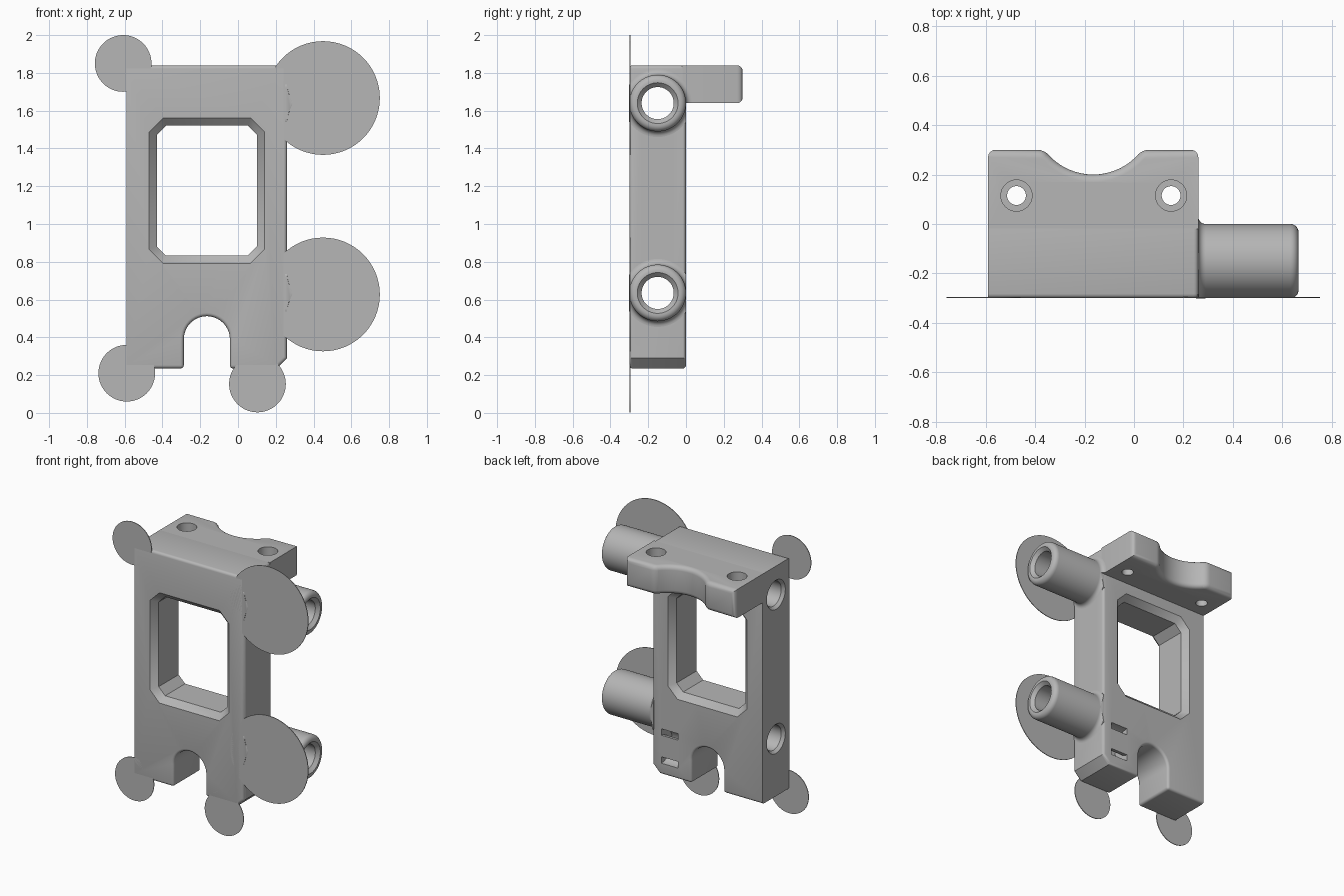
import bpy, bmesh
from math import sin, cos, pi, asin

if "Cube" in bpy.data.objects:
    bpy.data.objects.remove(bpy.data.objects["Cube"])

grey = bpy.data.materials.new("plain_grey")
grey.use_nodes = True
GREY = (0.47, 0.47, 0.47, 1)
grey.diffuse_color = GREY
grey.node_tree.nodes["Principled BSDF"].inputs["Base Color"].default_value = GREY

LEFT, RIGHT, FRONT, BOTTOM, TOP = -0.59, 0.26, -0.3, 0.235, 1.84
MID = -0.165          # centre line of plate
TUBES = (1.64, 0.635)  # tube heights
BORE = 0.085


def finish(name, bm):
    bmesh.ops.recalc_face_normals(bm, faces=bm.faces)
    mesh = bpy.data.meshes.new(name)
    bm.to_mesh(mesh)
    bm.free()
    mesh.materials.append(grey)
    ob = bpy.data.objects.new(name, mesh)
    bpy.context.collection.objects.link(ob)
    return ob


def loft(name, rings, closed=False, bevel=0, keep=None):
    """Skin a row of equal point loops, cap the ends, round the chosen edges."""
    bm = bmesh.new()
    loops = [[bm.verts.new(p) for p in ring] for ring in rings]
    pairs = list(zip(loops, loops[1:]))
    if closed:
        pairs.append((loops[-1], loops[0]))
    else:
        bm.faces.new(loops[0])
        bm.faces.new(loops[-1])
    n = len(loops[0])
    for a, b in pairs:
        for i in range(n):
            j = (i + 1) % n
            bm.faces.new((a[i], a[j], b[j], b[i]))
    if bevel:
        bmesh.ops.recalc_face_normals(bm, faces=bm.faces)
        edges = [e for e in bm.edges if e.calc_face_angle(0) > 0.8
                 and keep(e.verts[0].co, e.verts[1].co)]
        bmesh.ops.bevel(bm, geom=edges, offset=bevel, segments=4, profile=0.5,
                        affect='EDGES', clamp_overlap=False)
    return finish(name, bm)


def lathe(name, profile, axis, centre, closed=False, n=64):
    """Turn (position, radius) pairs about an axis through centre."""
    def point(a, r, t):
        u, v = centre[0] + r * cos(t), centre[1] + r * sin(t)
        return {'X': (a, u, v), 'Y': (u, a, v), 'Z': (u, v, a)}[axis]
    rings = [[point(a, r, 2 * pi * i / n) for i in range(n)] for a, r in profile]
    return loft(name, rings, closed)


def box(x0, x1, y0, y1, z0, z1):
    return loft("trim", [[(x0, y0, z), (x1, y0, z), (x1, y1, z), (x0, y1, z)]
                         for z in (z0, z1)])


def cut(ob, cutter):
    cutter.hide_render = True
    mod = ob.modifiers.new("cut", 'BOOLEAN')
    mod.operation, mod.solver, mod.object = 'DIFFERENCE', 'EXACT', cutter
    bpy.context.view_layer.objects.active = ob
    bpy.ops.object.modifier_apply(modifier=mod.name)
    bpy.data.objects.remove(cutter)


def arc(cx, cy, r, t0, t1, n=20):
    return [(cx + r * cos(t0 + (t1 - t0) * i / n), cy + r * sin(t0 + (t1 - t0) * i / n))
            for i in range(n + 1)]


# Plate with bottom slot and clipped corner
outline = [(LEFT, TOP), (LEFT, BOTTOM), (MID - 0.122, BOTTOM)]
outline += arc(MID, 0.39, 0.122, pi, 0)
outline += [(MID + 0.122, BOTTOM), (0.205, BOTTOM), (RIGHT, 0.29), (RIGHT, TOP)]
plate = loft("plate", [[(x, y, z) for x, z in outline] for y in (FRONT, 0)],
             bevel=0.018,
             keep=lambda a, b: max(a.x, b.x) > LEFT + 0.001)


# Window with clipped corners, flared on both faces
def octagon(y, grow):
    hx, hz, c = 0.265 + grow, 0.345 + grow, 0.05 + grow * 0.6
    pts = [(hx, hz - c), (hx - c, hz), (c - hx, hz), (-hx, hz - c),
           (-hx, c - hz), (c - hx, -hz), (hx - c, -hz), (hx, c - hz)]
    return [(MID + x, y, 1.177 + z) for x, z in pts]


cut(plate, loft("window_cutter", [octagon(FRONT - 0.01, 0.05), octagon(FRONT + 0.04, 0),
                                  octagon(-0.04, 0), octagon(0.01, 0.05)]))

# Cross bores with countersinks
for z in TUBES:
    cut(plate, lathe("bore_cutter", [(-0.62, 0.127), (-0.57, BORE), (0.3, BORE)],
                     'X', (-0.15, z)))

# Curved tie channel in the back
cut(plate, lathe("channel_cutter", [(0.06, 0.075), (0.19, 0.075), (0.19, 0.12), (0.06, 0.12)],
                 'X', (0, 0.433), closed=True))

# Top flange with curved notch and stepped screw holes
R = 0.245
half = asin(0.197 / R)
shape = [(LEFT, -0.02), (RIGHT, -0.02), (RIGHT, 0.3)]
shape += arc(MID, 0.445, R, -pi / 2 + half, -pi / 2 - half)
shape += [(LEFT, 0.3)]
flange = loft("top_flange", [[(x, y, z) for x, y in shape] for z in (1.64, TOP)],
              bevel=0.03, keep=lambda a, b: min(a.y, b.y) > 0.01)
for x in (-0.475, 0.15):
    cut(flange, lathe("screw_cutter", [(1.6, 0.038), (1.74, 0.038), (1.74, 0.063), (1.9, 0.063)],
                      'Z', (x, 0.115)))

# Side tubes with a filleted root and rounded end
parts = [plate, flange]
for label, z in zip(("upper", "lower"), TUBES):
    profile = [(0.25, BORE), (0.25, 0.18)]
    profile += arc(0.29, 0.18, 0.03, pi, 1.5 * pi, 6)
    profile += arc(0.632, 0.117, 0.033, pi / 2, 0, 6)
    profile += [(0.665, 0.108), (0.642, BORE)]
    tube = lathe(label + "_tube", profile, 'X', (-0.15, z), closed=True)
    cut(tube, box(0.2, 0.3, -0.5, FRONT - 0.001, 0, 2))
    cut(tube, box(0.2, 0.3, 0.001, 0.2, 0, 1.64))
    parts.append(tube)

# Thin round pads on the front plane
PADS = {"top_right_pad": (-0.608, 1.85, 0.15), "bottom_right_pad": (-0.589, 0.21, 0.15),
        "bottom_left_pad": (0.103, 0.153, 0.15), "upper_left_pad": (0.45, 1.667, 0.301),
        "lower_left_pad": (0.45, 0.627, 0.301)}
for name, (x, z, r) in PADS.items():
    parts.append(lathe(name, [(FRONT, r), (FRONT + 0.005, r)], 'Y', (x, z)))

# Smooth the rounded surfaces, keep hard edges crisp
bpy.ops.object.select_all(action='DESELECT')
for ob in parts:
    ob.select_set(True)
bpy.context.view_layer.objects.active = plate
bpy.ops.object.shade_smooth_by_angle(angle=0.6)
